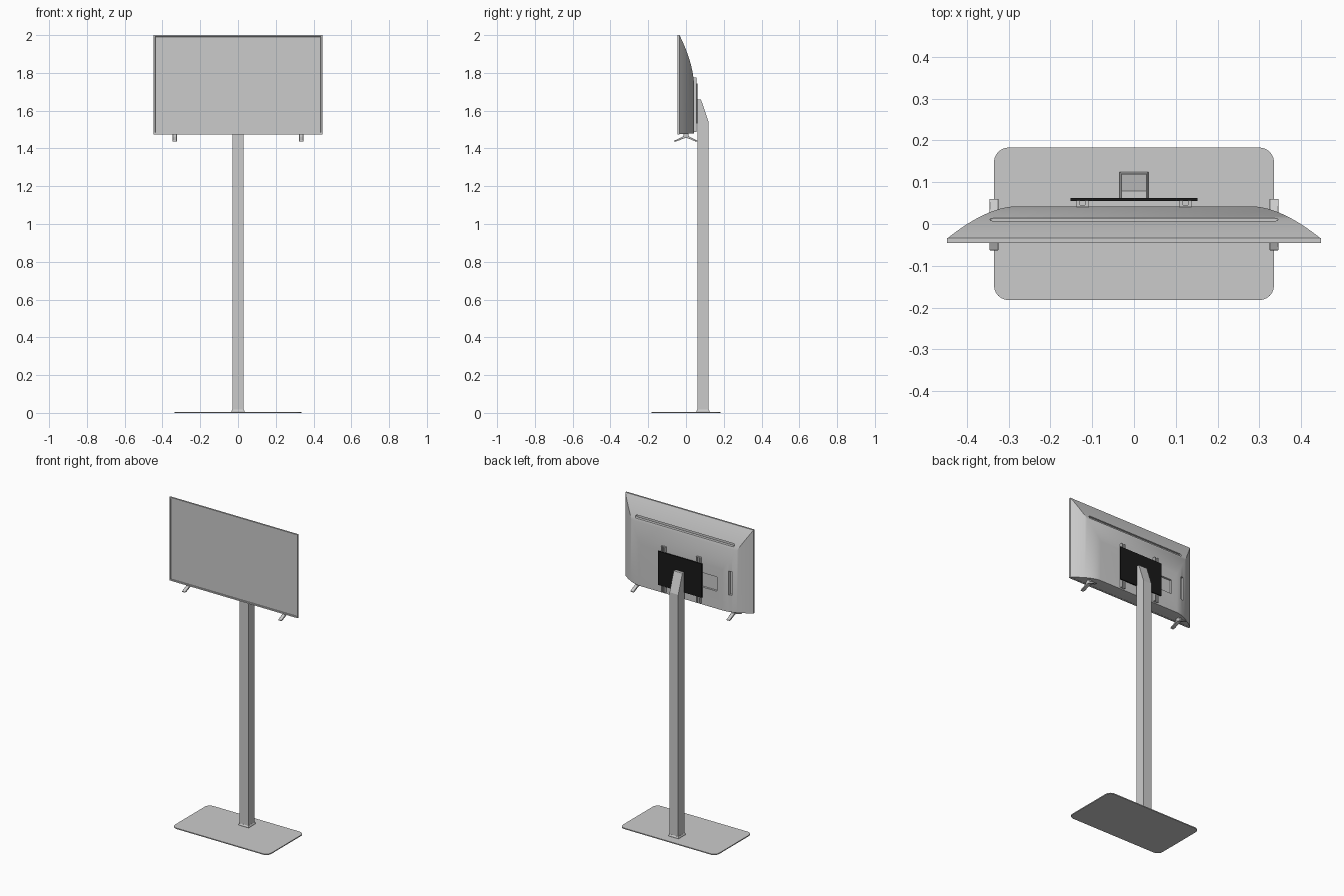
import bpy, bmesh, math
from mathutils import Vector

if "Cube" in bpy.data.objects:
    bpy.data.objects.remove(bpy.data.objects["Cube"])


def finish(name, bm, smooth=False):
    bmesh.ops.recalc_face_normals(bm, faces=bm.faces[:])
    mesh = bpy.data.meshes.new(name)
    bm.to_mesh(mesh)
    bm.free()
    ob = bpy.data.objects.new(name, mesh)
    bpy.context.collection.objects.link(ob)
    bpy.ops.object.select_all(action='DESELECT')
    bpy.context.view_layer.objects.active = ob
    ob.select_set(True)
    if smooth:
        bpy.ops.object.shade_smooth_by_angle(angle=math.radians(30))
    return ob


def prism(name, pts, axis, a, b, smooth=False):
    """Extrude a 2D profile along an axis; pts fill the two other axes in order."""
    def place(p, d):
        c = list(p)
        c.insert('xyz'.index(axis), d)
        return Vector(c)
    bm = bmesh.new()
    lo = [bm.verts.new(place(p, a)) for p in pts]
    hi = [bm.verts.new(place(p, b)) for p in pts]
    n = len(pts)
    bm.faces.new(lo)
    bm.faces.new(hi)
    for i in range(n):
        j = (i + 1) % n
        bm.faces.new((lo[i], lo[j], hi[j], hi[i]))
    return finish(name, bm, smooth)


def rounded(x0, x1, y0, y1, r, n=6):
    pts = []
    for k, (cx, cy) in enumerate(((x1 - r, y1 - r), (x0 + r, y1 - r),
                                  (x0 + r, y0 + r), (x1 - r, y0 + r))):
        for i in range(n + 1):
            t = math.pi / 2 * (k + i / n)
            pts.append((cx + r * math.cos(t), cy + r * math.sin(t)))
    return pts


def rect(x0, x1, y0, y1):
    return [(x0, y0), (x1, y0), (x1, y1), (x0, y1)]


# Floor plate, collar and post with a slanted top
prism("base_plate", rounded(-.335, .335, -.182, .183, .035), 'z', 0, .006, True)
bm = bmesh.new()
rings = []
for z, s in ((.005, .035), (.011, .035), (.017, .031)):
    rings.append([bm.verts.new((x, y + .09, z)) for x, y in rect(-s, s, -s, s)])
for r0, r1 in zip(rings, rings[1:]):
    for i in range(4):
        bm.faces.new((r0[i], r0[(i + 1) % 4], r1[(i + 1) % 4], r1[i]))
bm.faces.new(rings[0])
bm.faces.new(rings[-1])
finish("post_collar", bm)
prism("post", [(.06, .005), (.12, .005), (.12, 1.54), (.079, 1.66), (.06, 1.66)],
      'x', -.03, .03)

# Screen bezel with recessed display
W, Z0, Z1 = .447, 1.475, 2.0
bezel = prism("screen_bezel", rect(-W, W, Z0, Z1), 'y', -.045, -.034)
bm = bmesh.new()
bm.from_mesh(bezel.data)
front = [min(bm.faces, key=lambda f: f.calc_center_median().y)]
bmesh.ops.inset_region(bm, faces=front, thickness=.012)
bmesh.ops.inset_region(bm, faces=front, thickness=.001)
bmesh.ops.translate(bm, vec=(0, .005, 0), verts=front[0].verts[:])
bm.to_mesh(bezel.data)
bm.free()

# Bulged rear shell: rings shrink at the sides and top, bottom stays flat
bm = bmesh.new()
steps, rings = 14, []
for i in range(steps + 1):
    u = i / steps
    y = -.034 + .076 * (1 - (1 - u) ** 1.7)
    w = W - .001 - .16 * u
    rings.append([bm.verts.new((x, y, z)) for x, z in
                  rect(-w, w, Z0 + .001 + .004 * u, Z1 - .001 - .26 * u)])
for r0, r1 in zip(rings, rings[1:]):
    for i in range(4):
        bm.faces.new((r0[i], r0[(i + 1) % 4], r1[(i + 1) % 4], r1[i]))
bm.faces.new(rings[0])
bm.faces.new(rings[-1])
shell = finish("rear_shell", bm)

# Vent groove, connector recess and side port slot cut in the shell
cutters = [
    prism("vent_cutter", rounded(-.345, .345, 1.884, 1.902, .008), 'y', -.004, .08),
    prism("connector_cutter", rect(-.245, -.13, 1.59, 1.68), 'y', .030, .08),
    prism("port_cutter", rect(-.34, -.322, 1.585, 1.735), 'y', .016, .08),
]
bpy.ops.object.select_all(action='DESELECT')
bpy.context.view_layer.objects.active = shell
shell.select_set(True)
for c in cutters:
    c.hide_render = True
    m = shell.modifiers.new(c.name, 'BOOLEAN')
    m.operation, m.solver, m.object = 'DIFFERENCE', 'EXACT', c
    bpy.ops.object.modifier_apply(modifier=m.name)
for c in cutters:
    bpy.data.objects.remove(c)
bpy.ops.object.shade_smooth_by_angle(angle=math.radians(30))

# Wall-mount plate
plate = prism("mount_plate", rect(-.152, .152, 1.532, 1.745), 'y', .055, .062)
black = bpy.data.materials.new("black_metal")
black.diffuse_color = (.01, .01, .01, 1)
black.use_nodes = True
black.node_tree.nodes["Principled BSDF"].inputs["Base Color"].default_value = black.diffuse_color
plate.data.materials.append(black)

# Channel rails and splayed feet on both sides
foot = [(-.063, 1.436), (-.045, 1.439), (-.02, 1.45), (0, 1.456), (.02, 1.45),
        (.042, 1.439), (.06, 1.436), (.06, 1.441), (.04, 1.451), (.015, 1.464),
        (.012, 1.478), (-.012, 1.478), (-.015, 1.464), (-.042, 1.45), (-.063, 1.441)]
for side, s in (("left", -1), ("right", 1)):
    c = s * .123
    prism("mount_rail_" + side,
          [(c - .015, .041), (c + .015, .041), (c + .015, .053), (c + .013, .056),
           (c + .006, .056), (c + .006, .046), (c - .006, .046), (c - .006, .056),
           (c - .013, .056), (c - .015, .053)], 'z', 1.488, 1.776)
    f = prism("foot_" + side, foot, 'x', s * .335 - .011, s * .335 + .011)
    bev = f.modifiers.new("soft_edges", 'BEVEL')
    bev.width, bev.segments = .0015, 2
    bpy.ops.object.shade_smooth_by_angle(angle=math.radians(35))
